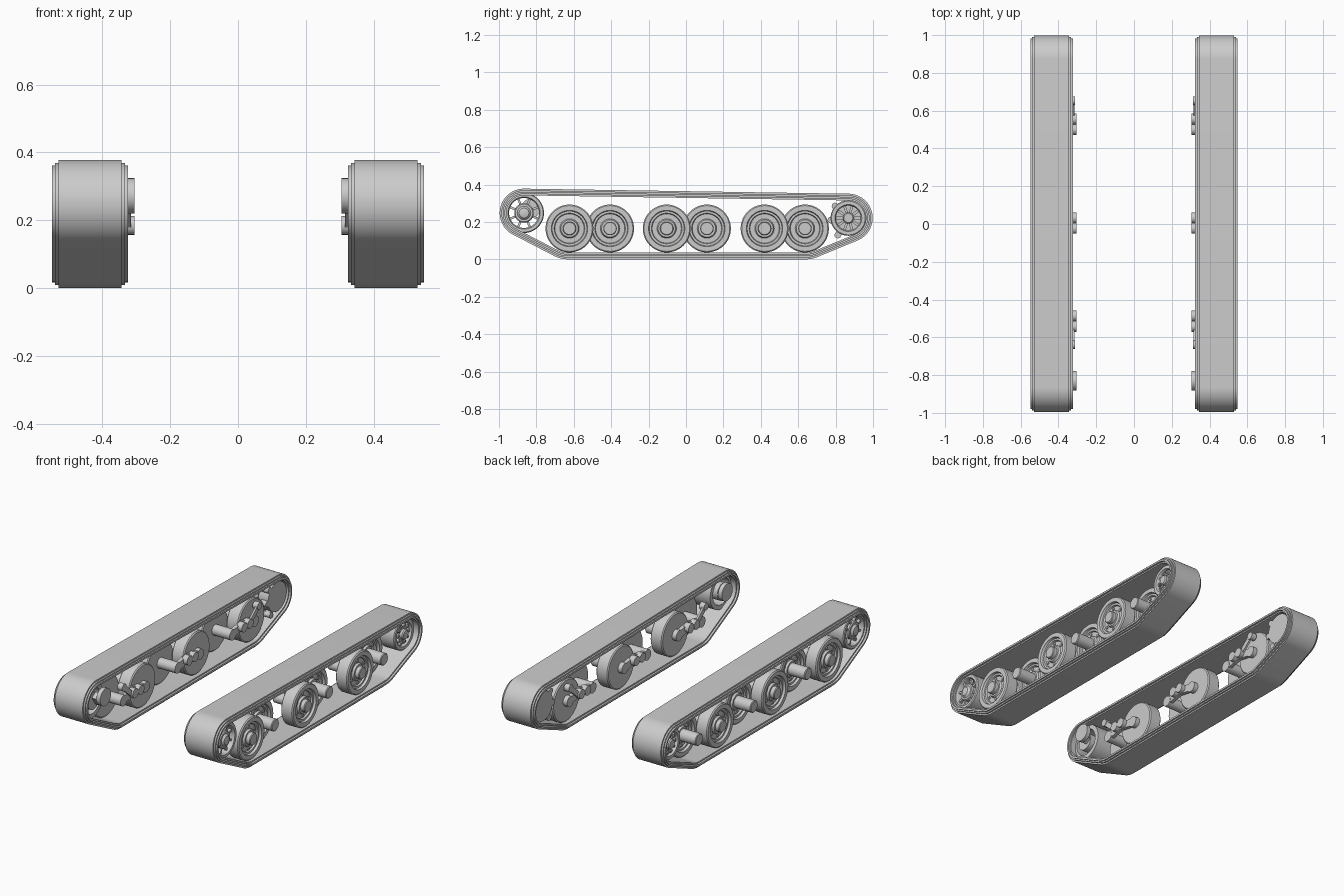
import bpy, bmesh, math
from mathutils import Vector, Matrix

cube = bpy.data.objects.get("Cube")
if cube:
    bpy.data.objects.remove(cube, do_unlink=True)

grey = bpy.data.materials.new("plain grey")
grey.use_nodes = True
tone = (0.6, 0.6, 0.6, 1)
grey.diffuse_color = tone
grey.node_tree.nodes["Principled BSDF"].inputs["Base Color"].default_value = tone

WHEEL_Z = 0.165
IDLER = (-0.866, 0.248)
SPROCKET = (0.868, 0.221)


def finish(name, bm):
    """Turn a left-side part into an object mirrored to the right side."""
    bmesh.ops.recalc_face_normals(bm, faces=bm.faces)
    mesh = bpy.data.meshes.new(name)
    bm.to_mesh(mesh)
    bm.free()
    mesh.materials.append(grey)
    ob = bpy.data.objects.new(name, mesh)
    bpy.context.collection.objects.link(ob)
    bpy.ops.object.select_all(action="DESELECT")
    ob.select_set(True)
    bpy.context.view_layer.objects.active = ob
    bpy.ops.object.shade_smooth_by_angle(angle=math.radians(35))
    mirror = ob.modifiers.new("both sides", "MIRROR")
    mirror.use_mirror_merge = False
    return ob


def skin(bm, rings, closed):
    """Join rings of equal length with quads."""
    rows = [[bm.verts.new(p) for p in ring] for ring in rings]
    n = len(rows[0])
    for i in range(len(rows) if closed else len(rows) - 1):
        a, b = rows[i], rows[(i + 1) % len(rows)]
        for j in range(n):
            k = (j + 1) % n
            bm.faces.new((a[j], a[k], b[k], b[j]))
    if not closed:
        bm.faces.new(rows[0])
        bm.faces.new(rows[-1])


def lathe(bm, centre, profile, sides=40, closed=False):
    """Spin (x, radius) points about a sideways axle."""
    y, z = centre
    turns = [2 * math.pi * i / sides for i in range(sides)]
    skin(bm, [[(x, y + r * math.cos(t), z + r * math.sin(t)) for t in turns]
              for x, r in profile], closed)


def drum(bm, centre, x0, x1, r, sides=20):
    lathe(bm, centre, [(x0, r), (x1, r)], sides)


def bar(bm, a, b, x0, x1, width):
    """Flat bar in the side plane between two (y, z) points."""
    a, b = Vector(a), Vector(b)
    d = (b - a).normalized() * (width / 2)
    n = Vector((-d.y, d.x))
    outline = [a + n, a - n, b - n, b + n]
    skin(bm, [[(x, p.x, p.y) for p in outline] for x in (x0, x1)], False)


def around(centre, r, count, start=0.0):
    for i in range(count):
        t = start + 2 * math.pi * i / count
        yield centre[0] + r * math.cos(t), centre[1] + r * math.sin(t)


# Track belt: a loop wrapped round four circles, with stepped edges
circles = [(*IDLER, 0.13), (*SPROCKET, 0.13),
           (-0.63, WHEEL_Z, 0.165), (0.64, WHEEL_Z, 0.165)]


def belt_loop(x, inset):
    pts = []
    for i in range(128):
        t = 2 * math.pi * i / 128
        c, s = math.cos(t), math.sin(t)
        y, z, r = max(circles, key=lambda k: k[0] * c + k[1] * s + k[2])
        pts.append((x, y + (r - inset) * c, z + (r - inset) * s))
    return pts


half = [(0.093, 0), (0.093, 0.009), (0.103, 0.009), (0.103, 0.017),
        (0.112, 0.017), (0.112, 0.028), (0.1, 0.028), (0.1, 0.036)]
section = half + [(-x, d) for x, d in reversed(half)]
bm = bmesh.new()
skin(bm, [belt_loop(0.436 + x, d) for x, d in section], True)
finish("track_belt", bm)

# Road wheels: overlapping pairs, front wheel outboard and rear wheel inboard
face = [(0, 0.05), (0, 0.122), (0.006, 0.128), (0.074, 0.128), (0.08, 0.122),
        (0.08, 0.097), (0.066, 0.093), (0.066, 0.082), (0.056, 0.078),
        (0.056, 0.052), (0.068, 0.046)]


def road_wheel(name, y, x0, hub_end):
    bm = bmesh.new()
    c = (y, WHEEL_Z)
    tip = [(hub_end - x0 - 0.004, 0.036), (hub_end - x0, 0.032)]
    lathe(bm, c, [(x0 + x, r) for x, r in face + [(0.068, 0.036)] + tip], 48)
    for p in around(c, 0.066, 6, math.pi / 6):
        drum(bm, p, x0 + 0.05, x0 + 0.062, 0.009, 6)
    finish(name, bm)


pairs = [("front", -0.623, -0.406), ("middle", -0.103, 0.112), ("rear", 0.42, 0.636)]
for label, y_out, y_in in pairs:
    road_wheel(label + "_outer_wheel", y_out, 0.447, 0.542)
    road_wheel(label + "_inner_wheel", y_in, 0.355, 0.535)

    # Bogie: rocking beam, axle to the outboard wheel and a twin pivot boss
    bm = bmesh.new()
    mid = (y_out + y_in) / 2
    bar(bm, (y_out, WHEEL_Z), (mid, 0.185), 0.33, 0.352, 0.045)
    bar(bm, (mid, 0.185), (y_in, WHEEL_Z), 0.33, 0.352, 0.045)
    drum(bm, (y_out, WHEEL_Z), 0.328, 0.45, 0.032)
    drum(bm, (y_in, WHEEL_Z), 0.328, 0.36, 0.032)
    for side in (-1, 1):
        drum(bm, (mid + side * 0.028, 0.185), 0.305, 0.34, 0.028)
    finish(label + "_bogie", bm)

    # Dampers on the end bogies
    if label != "middle":
        end = math.copysign(1, mid)
        low, high = (mid + end * 0.05, 0.19), (mid + end * 0.125, 0.255)
        bm = bmesh.new()
        bar(bm, low, high, 0.315, 0.327, 0.03)
        drum(bm, high, 0.312, 0.345, 0.022)
        finish(label + "_damper", bm)

# Idler wheel at the front: open rim, spokes and domed hub
bm = bmesh.new()
lathe(bm, IDLER, [(0.37, 0.107), (0.52, 0.107), (0.525, 0.102), (0.525, 0.086),
                  (0.515, 0.08), (0.37, 0.08)], 48, True)
lathe(bm, IDLER, [(0.36, 0.052), (0.515, 0.052), (0.52, 0.047), (0.52, 0.036),
                  (0.532, 0.026), (0.536, 0.01)], 32)
for p in around(IDLER, 0.085, 8, math.pi / 8):
    bar(bm, IDLER, p, 0.495, 0.512, 0.012)
finish("idler_wheel", bm)

# Idler crank on the hull side
bm = bmesh.new()
drum(bm, (-0.83, 0.272), 0.305, 0.33, 0.052, 32)
bar(bm, IDLER, (-0.83, 0.272), 0.33, 0.365, 0.06)
finish("idler_crank", bm)

# Drive sprocket at the rear: ring, spokes, hub and bolts
bm = bmesh.new()
lathe(bm, SPROCKET, [(0.41, 0.095), (0.5, 0.095), (0.505, 0.09), (0.505, 0.072),
                     (0.495, 0.066), (0.41, 0.066)], 48, True)
lathe(bm, SPROCKET, [(0.4, 0.03), (0.51, 0.03), (0.516, 0.024)], 24)
for p in around(SPROCKET, 0.07, 10):
    bar(bm, SPROCKET, p, 0.48, 0.495, 0.014)
for p in around(SPROCKET, 0.05, 10):
    drum(bm, p, 0.48, 0.502, 0.007, 8)
finish("drive_sprocket", bm)

# Final drive housing with mounting lugs behind the sprocket
bm = bmesh.new()
drum(bm, SPROCKET, 0.345, 0.42, 0.088, 40)
for lug in [(0.797, 0.285), (0.775, 0.21), (0.812, 0.13)]:
    bar(bm, SPROCKET, lug, 0.35, 0.38, 0.032)
    drum(bm, lug, 0.345, 0.385, 0.018, 16)
finish("final_drive_housing", bm)
